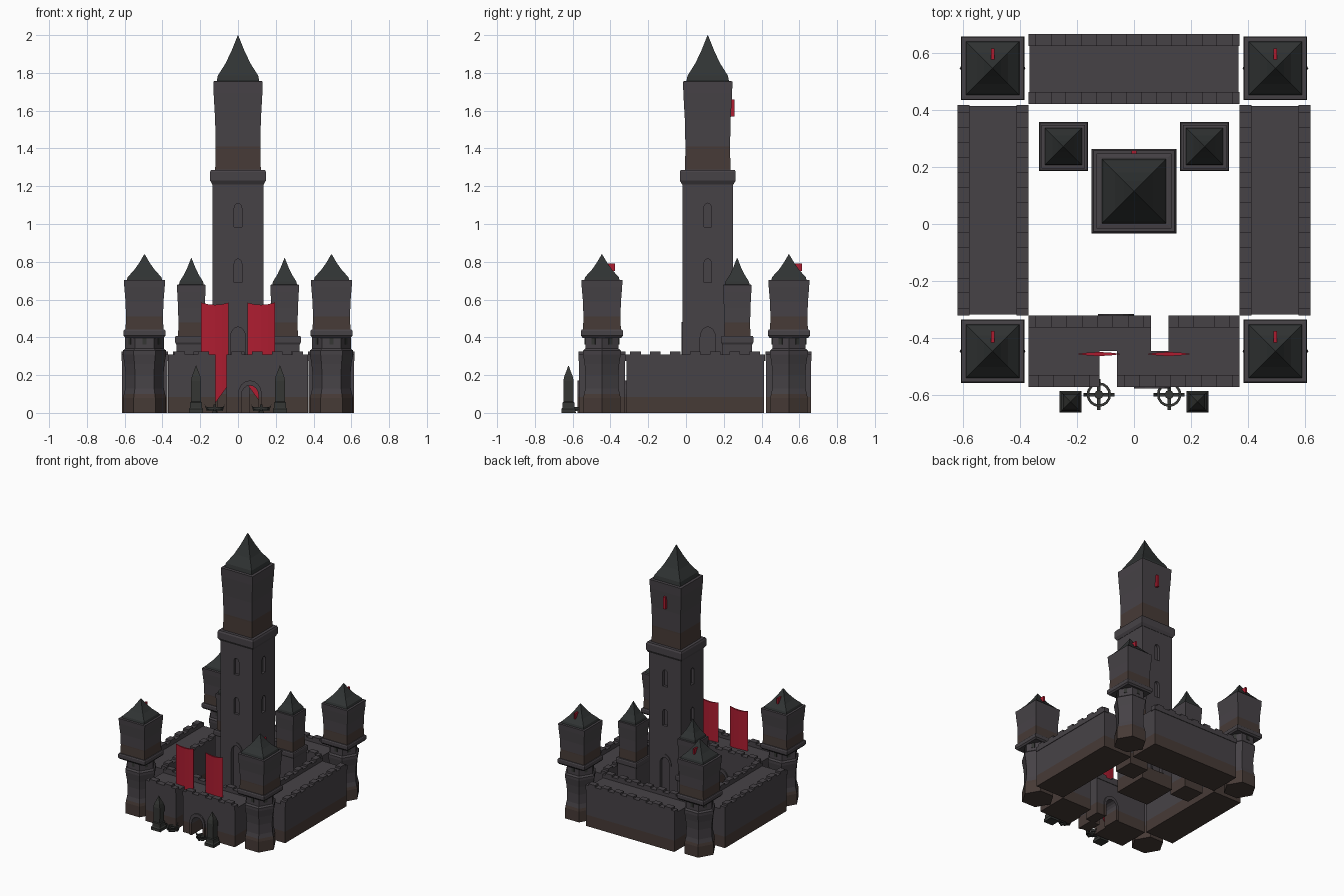
import bpy, bmesh, math
from mathutils import Matrix, Vector

if "Cube" in bpy.data.objects:
    bpy.data.objects.remove(bpy.data.objects["Cube"])


def material(name, rgb):
    m = bpy.data.materials.new(name)
    m.diffuse_color = (*rgb, 1)
    m.use_nodes = True
    m.node_tree.nodes["Principled BSDF"].inputs["Base Color"].default_value = m.diffuse_color
    return m


STONE = material("stone", (0.062, 0.055, 0.062))
BROWN = material("weathered_stone", (0.062, 0.043, 0.037))
ROOF = material("slate", (0.030, 0.034, 0.034))
IRON = material("iron", (0.035, 0.037, 0.034))
RED = material("red_cloth", (0.42, 0.012, 0.03))


def finish(bm, name, mat=STONE, bands=()):
    """Make an object; faces within the z bands become weathered brown."""
    for z in [z for b in bands for z in b]:
        bmesh.ops.bisect_plane(bm, geom=bm.verts[:] + bm.edges[:] + bm.faces[:],
                               plane_co=(0, 0, z), plane_no=(0, 0, 1))
    bmesh.ops.recalc_face_normals(bm, faces=bm.faces[:])
    for f in bm.faces:
        z = f.calc_center_median().z
        f.material_index = int(any(a <= z <= b for a, b in bands))
    me = bpy.data.meshes.new(name)
    bm.to_mesh(me)
    bm.free()
    me.materials.append(mat)
    me.materials.append(BROWN)
    ob = bpy.data.objects.new(name, me)
    bpy.context.collection.objects.link(ob)
    return ob


def box(bm, x0, x1, y0, y1, z0, z1):
    m = Matrix.Translation(((x0 + x1) / 2, (y0 + y1) / 2, (z0 + z1) / 2)) @ \
        Matrix.Diagonal((x1 - x0, y1 - y0, z1 - z0, 1))
    bmesh.ops.create_cube(bm, size=1, matrix=m)


def loft(bm, prof, sides, cx, cy):
    """Stack of polygon rings (radius, z); for 4 sides radius is half the width."""
    k, a0 = (math.sqrt(2), math.pi / 4) if sides == 4 else (1, 0)
    rings = []
    for r, z in prof:
        ang = [a0 + math.tau * i / sides for i in range(sides)]
        rings.append([bm.verts.new((cx + k * r * math.cos(a), cy + k * r * math.sin(a), z)) for a in ang])
    for A, B in zip(rings, rings[1:]):
        for i in range(sides):
            j = (i + 1) % sides
            bm.faces.new((A[i], A[j], B[j], B[i]))
    bm.faces.new(rings[0][::-1])
    bm.faces.new(rings[-1])


def prism(bm, pts, y0, y1, m=Matrix()):
    """Extrude an xz outline from y0 to y1."""
    A = [bm.verts.new(m @ Vector((x, y0, z))) for x, z in pts]
    B = [bm.verts.new(m @ Vector((x, y1, z))) for x, z in pts]
    bm.faces.new(A)
    bm.faces.new(B[::-1])
    for i in range(len(A)):
        j = (i + 1) % len(A)
        bm.faces.new((A[i], B[i], B[j], A[j]))


def arch(cx, hw, z0, spring, top, n=8):
    """Open arch outline, left foot to right foot."""
    arc = [(cx - hw * math.cos(math.pi * i / n), spring + (top - spring) * math.sin(math.pi * i / n))
           for i in range(n + 1)]
    return [(cx - hw, z0)] + arc + [(cx + hw, z0)]


# ---------- curtain walls ----------
def battlements(bm, x0, x1, y0, y1, edges):
    w, pitch = 0.042, 0.108
    strips = {"S": (x0, x1, y0, y0 + w), "N": (x0, x1, y1 - w, y1),
              "W": (x0, x0 + w, y0, y1), "E": (x1 - w, x1, y0, y1)}
    for e in edges:
        a, b, c, d = strips[e]
        box(bm, a, b, c, d, 0.275, 0.309)
        L = b - a if e in "SN" else d - c
        n = max(2, round(L / pitch))
        for i in range(n):
            t = (i + 0.5) * L / n
            if e in "SN":
                box(bm, a + t - 0.028, a + t + 0.028, c, d, 0.309, 0.324)
            else:
                box(bm, a, b, c + t - 0.028, c + t + 0.028, 0.309, 0.324)


def wall(name, x0, x1, y0, y1, edges):
    bm = bmesh.new()
    box(bm, x0 + 0.004, x1 - 0.004, y0 + 0.004, y1 - 0.004, 0, 0.285)
    battlements(bm, x0, x1, y0, y1, edges)
    finish(bm, name, bands=[(-0.01, 0.085)])


wall("back_wall", -0.37, 0.37, 0.42, 0.665, "SN")
wall("left_wall", -0.617, -0.37, -0.32, 0.417, "WE")
wall("right_wall", 0.37, 0.617, -0.32, 0.417, "WE")

# ---------- gate wall: front half and the same half turned round behind it ----------
YC = -0.445
for side, turn in (("front", 0), ("rear", math.pi)):
    M = Matrix.Translation((0, YC, 0)) @ Matrix.Rotation(turn, 4, "Z")
    bm = bmesh.new()
    box(bm, -0.37, -0.12, -0.121, 0, 0, 0.285)
    prism(bm, [(-0.06, 0)] + arch(0.063, 0.045, 0, 0.095, 0.145) + [(0.37, 0), (0.37, 0.285), (-0.06, 0.285)],
          -0.121, 0)
    battlements(bm, -0.37, -0.12, -0.125, 0, "S")
    battlements(bm, -0.06, 0.37, -0.125, 0, "S")
    prism(bm, arch(0.063, 0.063, 0, 0.1, 0.172) + arch(0.063, 0.045, 0, 0.095, 0.145)[::-1], -0.13, -0.11)
    bm.transform(M)
    finish(bm, side + "_gate_wall", bands=[(-0.01, 0.085)])


# ---------- towers ----------
def tower_top(name, cx, cy, apex, s, sz, ring):
    Z = lambda z: apex - (2 - z) * sz
    bm = bmesh.new()
    loft(bm, [(ring * 0.92, Z(1.21)), (ring, Z(1.23)), (ring, Z(1.275)), (ring * 0.96, Z(1.287))], 4, cx, cy)
    loft(bm, [(0.121 * s, Z(1.28)), (0.118 * s, Z(1.40)), (0.121 * s, Z(1.55)), (0.129 * s, Z(1.69)),
              (0.131 * s, Z(1.755)), (0.119 * s, Z(1.757))], 4, cx, cy)
    finish(bm, name + "_head", bands=[(Z(1.289), Z(1.41))])
    bm = bmesh.new()
    loft(bm, [(0.114 * s, Z(1.75)), (0.107 * s, Z(1.785)), (0.066 * s, Z(1.85)), (0.035 * s, Z(1.915)),
              (0.001, apex)], 4, cx, cy)
    finish(bm, name + "_roof", ROOF)


def plate(name, cx, y0, y1, z0, z1, h=0.009):
    bm = bmesh.new()
    box(bm, cx - h, cx + h, y0, y1, z0, z1)
    finish(bm, name, RED)


# keep shaft with arched doors and two rows of windows recessed on every face
KY = 0.115
bm = bmesh.new()
loft(bm, [(0.134, 0), (0.134, 1.22)], 4, 0, KY)
keep = finish(bm, "keep_shaft", bands=[(-0.01, 0.1)])
cut, frames = bmesh.new(), bmesh.new()
for q in range(4):
    M = Matrix.Translation((0, KY, 0)) @ Matrix.Rotation(q * math.pi / 2, 4, "Z")
    for hw, z0, sp, top in ((0.04, 0.1, 0.40, 0.455), (0.02, 0.69, 0.79, 0.815), (0.02, 0.985, 1.085, 1.11)):
        prism(cut, arch(0, hw, z0, sp, top), -0.2, -0.114, M)
    prism(frames, arch(0, 0.055, 0.1, 0.40, 0.48) + arch(0, 0.04, 0.1, 0.40, 0.455)[::-1], -0.138, -0.12, M)
cutter = finish(cut, "window_cutter")
cutter.hide_render = True
finish(frames, "keep_door_frames")
mod = keep.modifiers.new("windows", "BOOLEAN")
mod.operation, mod.object, mod.solver = "DIFFERENCE", cutter, "EXACT"
bpy.context.view_layer.objects.active = keep
bpy.ops.object.modifier_apply(modifier=mod.name)
bpy.data.objects.remove(cutter)
tower_top("keep", 0, KY, 2.0, 1, 1, 0.148)
plate("keep_back_pennant", 0, KY + 0.115, KY + 0.143, 1.57, 1.66)

for sx, side in ((-1, "left"), (1, "right")):
    # inner turrets
    x = 0.247 * sx
    bm = bmesh.new()
    loft(bm, [(0.078, 0), (0.078, 0.37)], 4, x, 0.271)
    finish(bm, side + "_turret_shaft", bands=[(-0.01, 0.085)])
    tower_top(side + "_turret", x, 0.271, 0.82, 0.58, 0.58, 0.086)

    # hexagonal corner towers
    for cy, end in ((0.545, "back"), (-0.445, "front")):
        x, name = 0.495 * sx, f"{end}_{side}_tower"
        bm = bmesh.new()
        loft(bm, [(0.114, 0), (0.114, 0.08), (0.102, 0.13), (0.1, 0.2), (0.106, 0.26), (0.115, 0.31),
                  (0.115, 0.33), (0.102, 0.34), (0.102, 0.425)], 6, x, cy)
        finish(bm, name + "_base", bands=[(-0.01, 0.1)])
        tower_top(name, x, cy, 0.84, 0.83, 0.56, 0.111)
        plate(name + "_pennant", x, cy + 0.03, cy + 0.07, 0.75, 0.79, 0.006)
        # arrow slits on the six faces
        bm = bmesh.new()
        for i in range(6):
            M = Matrix.Translation((x, cy, 0)) @ Matrix.Rotation(i * math.pi / 3, 4, "Z")
            prism(bm, arch(0, 0.011, 0.362, 0.395, 0.403, 4), -0.092, -0.08, M)
        finish(bm, name + "_slits", IRON)

    # banner with pointed foot and lens-shaped section
    bm = bmesh.new()
    c = 0.122 * sx
    foot = lambda t: 0.05 + 0.1 * abs(t)
    rows = []
    for t in (-1, -0.5, 0, 0.5, 1):
        px, d = c + 0.073 * t, 0.006 * (1 - t * t) + 0.0008
        top = 0.572 + 0.012 * t * t
        rows.append([bm.verts.new((px, -0.455 + s * d, z))
                     for s, z in ((-1, foot(t)), (-1, top), (1, top), (1, foot(t)))])
    for A, B in zip(rows, rows[1:]):
        for i in range(4):
            j = (i + 1) % 4
            bm.faces.new((A[i], A[j], B[j], B[i]))
    bm.faces.new(rows[0])
    bm.faces.new(rows[-1])
    finish(bm, side + "_banner", RED)

    # obelisk
    bm = bmesh.new()
    loft(bm, [(0.038, 0), (0.038, 0.02), (0.032, 0.028), (0.031, 0.055), (0.026, 0.06), (0.027, 0.17),
              (0.022, 0.195), (0.012, 0.22), (0.001, 0.25)], 4, 0.222 * sx, -0.622)
    finish(bm, side + "_obelisk", IRON)

    # brazier: spoked ring with raised tips
    bm = bmesh.new()
    bx, by = 0.123 * sx, -0.597
    prof = [(0.034, 0.018), (0.043, 0.018), (0.043, 0.032), (0.034, 0.032)]
    rings = [[bm.verts.new((bx + r * math.cos(a), by + r * math.sin(a), z)) for r, z in prof]
             for a in [math.tau * i / 16 for i in range(16)]]
    for i in range(16):
        for k in range(4):
            A, B, l = rings[i], rings[(i + 1) % 16], (k + 1) % 4
            bm.faces.new((A[k], B[k], B[l], A[l]))
    loft(bm, [(0.016, 0), (0.010, 0.012), (0.016, 0.03)], 8, bx, by)
    for q in range(4):
        M = Matrix.Translation((bx, by, 0)) @ Matrix.Rotation(q * math.pi / 2, 4, "Z")
        prism(bm, [(0.005, 0.010), (0.042, 0.010), (0.054, 0.045), (0.040, 0.026), (0.005, 0.022)],
              -0.006, 0.006, M)
    finish(bm, side + "_brazier", IRON)
